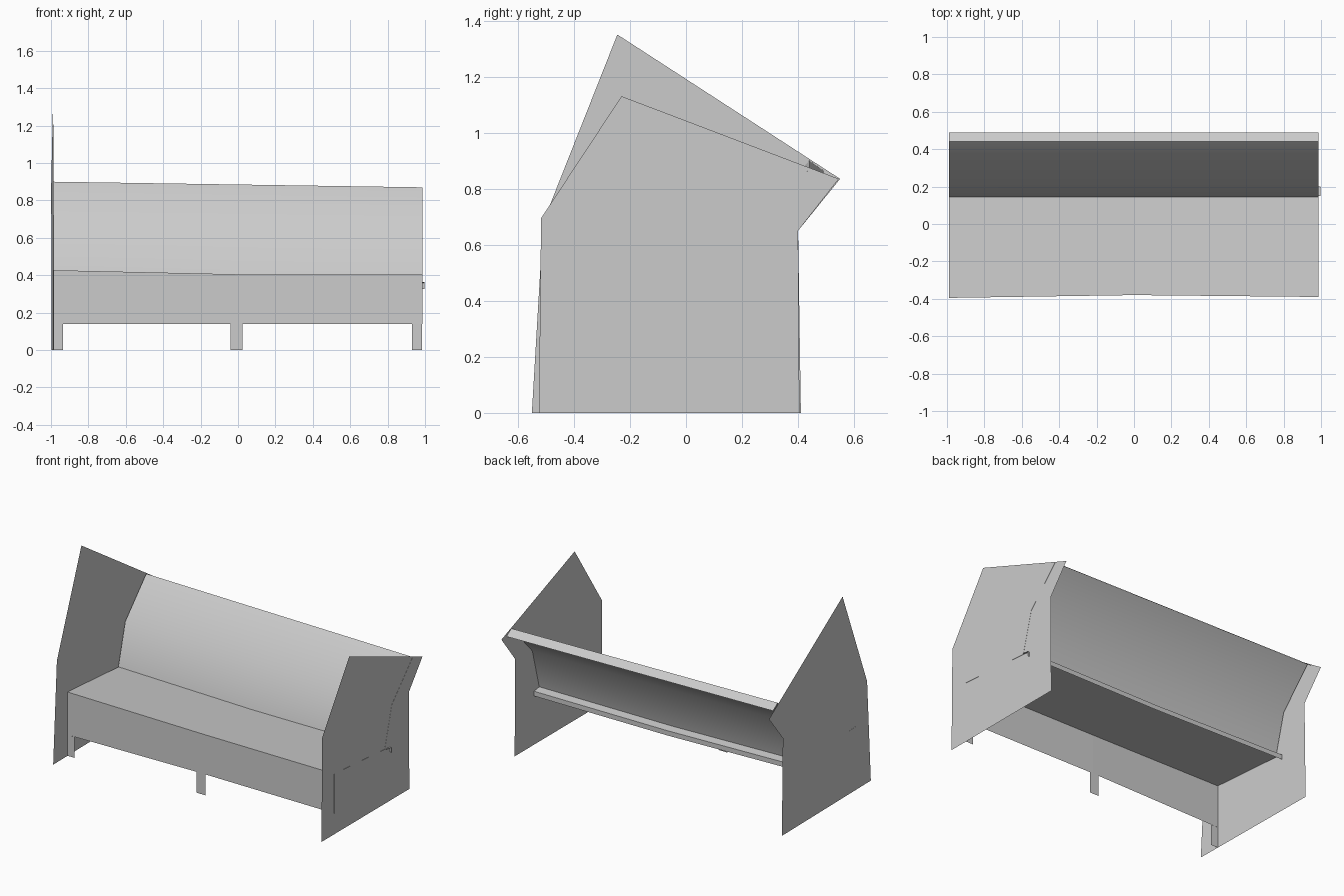
import bpy
import bmesh

cube = bpy.data.objects.get("Cube")
if cube:
    bpy.data.objects.remove(cube, do_unlink=True)

# One painted sheet material for the whole bench
grey = bpy.data.materials.new("light_grey_sheet")
grey.use_nodes = True
grey.diffuse_color = (0.6, 0.6, 0.6, 1)
bsdf = next(n for n in grey.node_tree.nodes if n.type == 'BSDF_PRINCIPLED')
bsdf.inputs["Base Color"].default_value = (0.6, 0.6, 0.6, 1)


def finish(name, bm, smooth=False):
    mesh = bpy.data.meshes.new(name)
    bm.to_mesh(mesh)
    bm.free()
    mesh.materials.append(grey)
    for p in mesh.polygons:
        p.use_smooth = smooth
    obj = bpy.data.objects.new(name, mesh)
    bpy.context.collection.objects.link(obj)
    return obj


def sheet(name, stations, smooth=False):
    """Loft an open skin through rows of 3D points."""
    bm = bmesh.new()
    rows = [[bm.verts.new(p) for p in row] for row in stations]
    for a, b in zip(rows, rows[1:]):
        for i in range(len(a) - 1):
            bm.faces.new((a[i], b[i], b[i + 1], a[i + 1]))
    return finish(name, bm, smooth)


def end_panel(name, profile, x_of_y, flip):
    """Thin upright end wall from a side profile."""
    bm = bmesh.new()
    face = bm.faces.new([bm.verts.new((x_of_y(y), y, z)) for y, z in profile])
    if flip:
        face.normal_flip()
    return finish(name, bm)


# End walls: the one on the right is taller and slightly turned
end_panel("right_end_panel",
          [(-0.55, 0), (-0.51, 0.68), (-0.245, 1.35), (0.55, 0.835), (0.40, 0.65), (0.41, 0)],
          lambda y: -0.992 - 0.014 * y, False)
end_panel("left_end_panel",
          [(-0.525, 0), (-0.517, 0.695), (-0.23, 1.13), (0.545, 0.835), (0.40, 0.65), (0.405, 0)],
          lambda y: 0.986, True)

# Stations along the bench: x, seat front y, seat lift, back lift
STATIONS = [(-0.988, -0.395, 0.022, 0.015), (0.0, -0.38, 0, 0), (0.987, -0.39, 0, -0.015)]

# Seat board, its rear fold and the front apron
sheet("seat", [[(x, y, 0.405 + s), (x, 0.15, 0.365 + s)] for x, y, s, b in STATIONS])
sheet("seat_rear_flange",
      [[(x + (0.01 if x > 0 else 0), y, z + s) for y, z in ((0.15, 0.365), (0.20, 0.358), (0.20, 0.326))]
       for x, f, s, b in STATIONS])
sheet("front_apron", [[(x, y, 0.14), (x, y, 0.405 + s)] for x, y, s, b in STATIONS])

# Flat feet below the apron
for side, x0, x1, y in (("right", -0.988, -0.935, -0.395), ("middle", -0.04, 0.025, -0.38),
                        ("left", 0.93, 0.985, -0.39)):
    sheet(side + "_foot", [[(x, y, 0), (x, y, 0.14)] for x in (x0, x1)])

# Curved backrest and its top lip
sheet("backrest",
      [[(x, 0.145, 0.367 + s), (x, 0.218, 0.65 + b), (x, 0.44, 0.885 + b)]
       for x, f, s, b in STATIONS], smooth=True)
sheet("backrest_top_lip",
      [[(x, 0.44, 0.885 + b), (x, 0.49, 0.85 + b)] for x, f, s, b in STATIONS])
